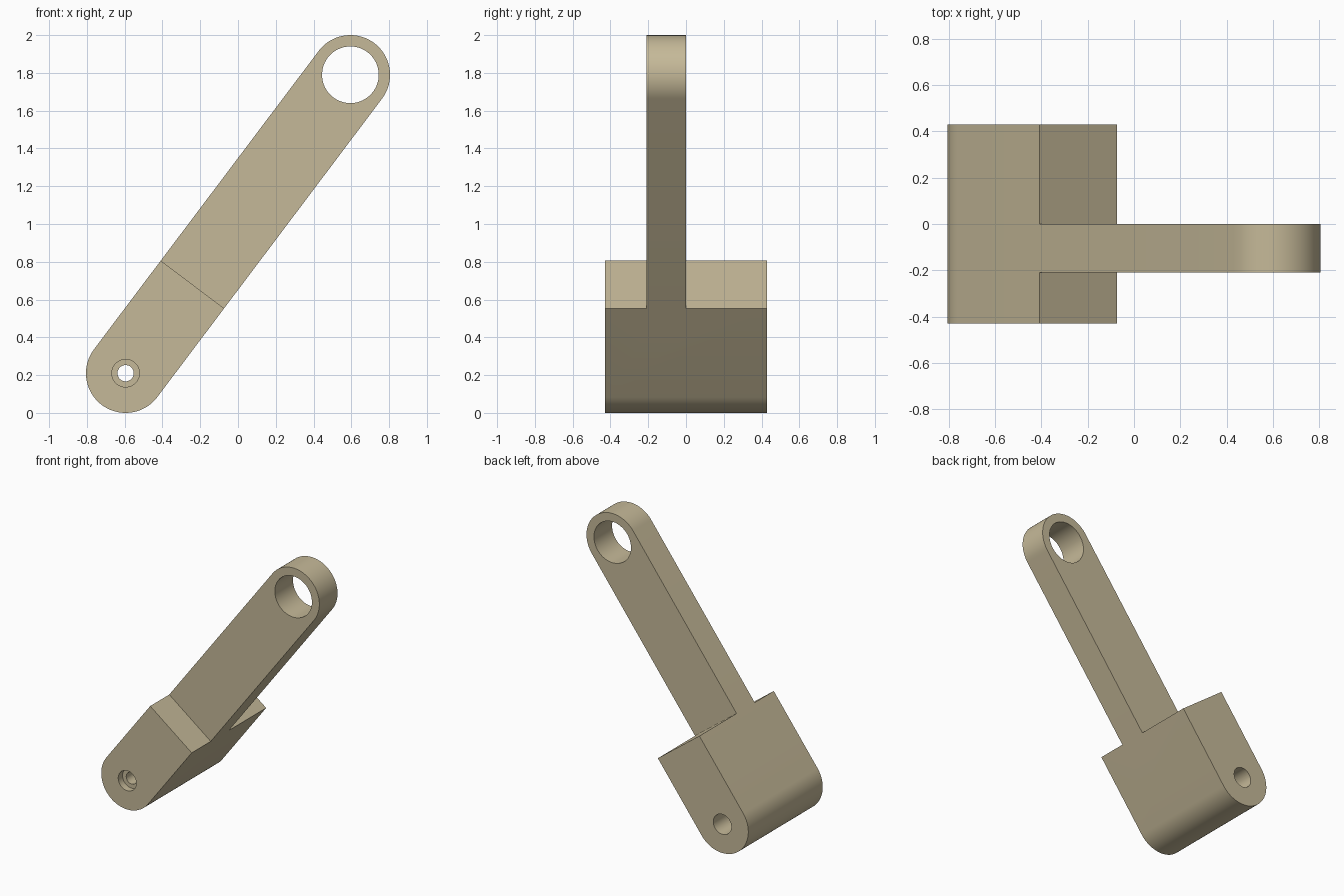
import bpy, bmesh, math
from mathutils import Vector

if "Cube" in bpy.data.objects:
    bpy.data.objects.remove(bpy.data.objects["Cube"])

R = 0.21                                   # outer end radius
LOW, HIGH = Vector((-0.595, 0.21)), Vector((0.595, 1.79))   # hole centres (x, z)
AXIS = (HIGH - LOW).normalized()
SIDE = Vector((-AXIS.y, AXIS.x))
LENGTH = (HIGH - LOW).length
STEP = 0.588                               # where the wide block ends along the axis

tan = bpy.data.materials.new("tan")
tan.diffuse_color = (0.56, 0.485, 0.315, 1)
tan.use_nodes = True
tan.node_tree.nodes["Principled BSDF"].inputs["Base Color"].default_value = tan.diffuse_color


def prism(name, points, y0, y1):
    """Extrude a profile given as (along, across) points from y0 to y1."""
    bm = bmesh.new()
    verts = []
    for u, v in points:
        p = LOW + AXIS * u + SIDE * v
        verts.append(bm.verts.new((p.x, y0, p.y)))
    face = bm.faces.new(verts)
    new = bmesh.ops.extrude_face_region(bm, geom=[face])["geom"]
    bmesh.ops.translate(bm, vec=(0, y1 - y0, 0),
                        verts=[g for g in new if isinstance(g, bmesh.types.BMVert)])
    bmesh.ops.recalc_face_normals(bm, faces=bm.faces)
    mesh = bpy.data.meshes.new(name)
    bm.to_mesh(mesh)
    bm.free()
    mesh.materials.append(tan)
    obj = bpy.data.objects.new(name, mesh)
    bpy.context.collection.objects.link(obj)
    return obj


def arc(centre, radius, start, sweep, n):
    return [(centre + radius * math.cos(start + sweep * i / n),
             radius * math.sin(start + sweep * i / n)) for i in range(n + 1)]


def circle(centre, radius, n=64):
    return arc(centre, radius, 0, 2 * math.pi, n)[:-1]


def combine(obj, other, operation):
    mod = obj.modifiers.new(operation, 'BOOLEAN')
    mod.operation, mod.solver, mod.object = operation, 'EXACT', other
    bpy.context.view_layer.objects.active = obj
    bpy.ops.object.modifier_apply(modifier=mod.name)
    bpy.data.objects.remove(other)


# Wide block with a rounded lower end
lever = prism("lever_arm", arc(0, R, math.pi / 2, math.pi, 40) + [(STEP, -R), (STEP, R)],
              -0.43, 0.43)

# Thin arm with a rounded upper end, rooted inside the block
arm = prism("arm", [(0.4, R), (0.4, -R)] + arc(LENGTH, R, -math.pi / 2, math.pi, 40),
            -0.21, 0.0)
combine(lever, arm, 'UNION')

# Holes: big eye, pivot hole, shallow front counterbore, deep rear bore
for name, centre, radius, y0, y1 in (
        ("eye_cutter", LENGTH, 0.15, -0.5, 0.5),
        ("pivot_cutter", 0, 0.043, -0.6, 0.6),
        ("front_bore_cutter", 0, 0.073, -0.55, -0.38),
        ("rear_bore_cutter", 0, 0.073, 0.1, 0.55)):
    combine(lever, prism(name, circle(centre, radius), y0, y1), 'DIFFERENCE')

# Smooth rounds, sharp edges
bpy.ops.object.select_all(action='DESELECT')
lever.select_set(True)
bpy.context.view_layer.objects.active = lever
bpy.ops.object.shade_smooth_by_angle(angle=math.radians(30))
